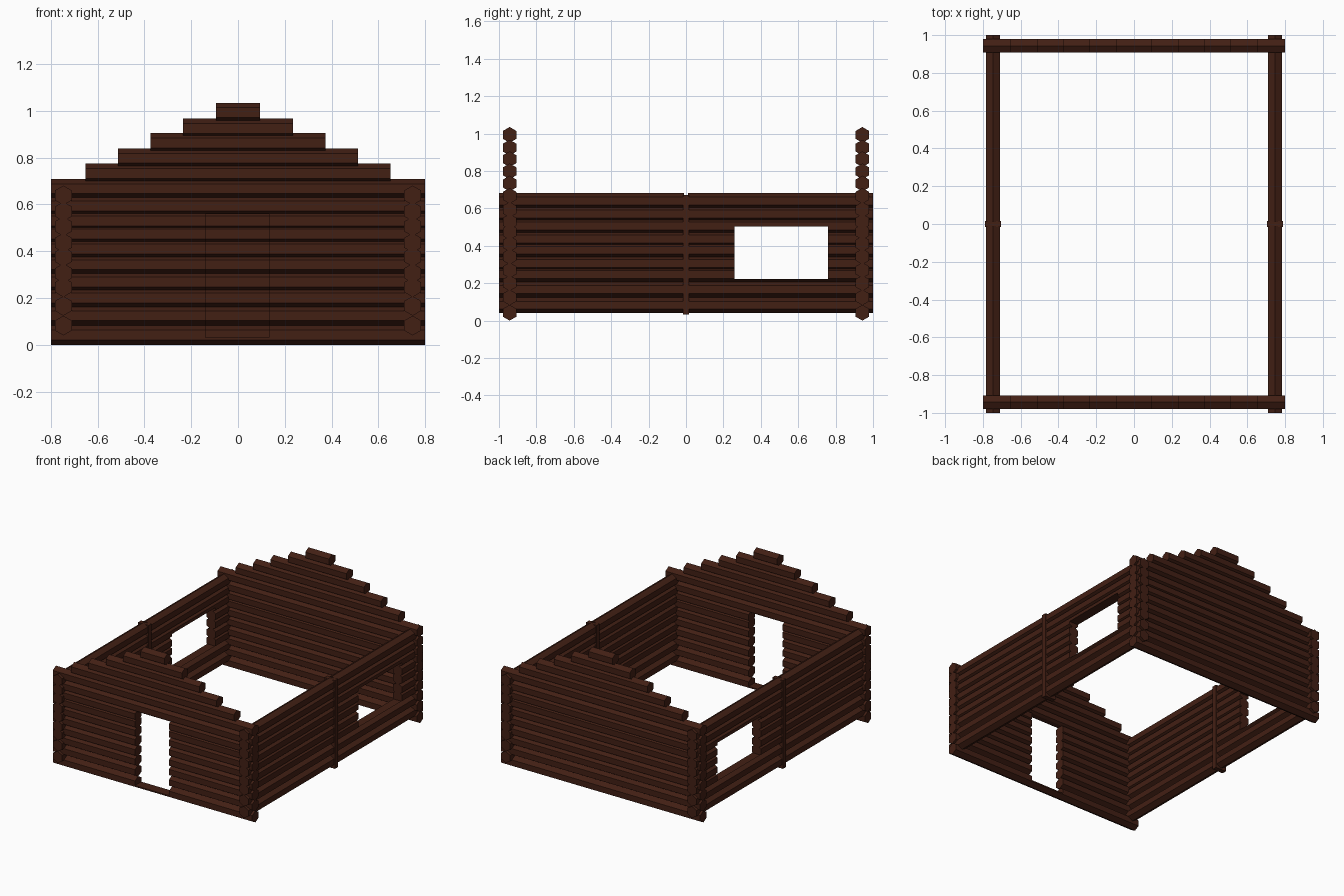
import bpy, bmesh, math
from mathutils import Vector

if "Cube" in bpy.data.objects:
    bpy.data.objects.remove(bpy.data.objects["Cube"])

R = 0.042            # log radius (pointed edge up)
WALL_Y, WALL_X = 0.943, 0.747

wood = bpy.data.materials.new("dark_wood")
wood.diffuse_color = (0.055, 0.014, 0.007, 1)
wood.use_nodes = True
wood.node_tree.nodes["Principled BSDF"].inputs["Base Color"].default_value = wood.diffuse_color


def finish(name, bm):
    bmesh.ops.recalc_face_normals(bm, faces=bm.faces)
    mesh = bpy.data.meshes.new(name)
    bm.to_mesh(mesh)
    bm.free()
    obj = bpy.data.objects.new(name, mesh)
    bpy.context.collection.objects.link(obj)
    mesh.materials.append(wood)
    return obj


def log(name, axis, a, b, across, z):
    """Six-sided log from a to b along the x or y axis."""
    bm = bmesh.new()
    rings = []
    for t in (a, b):
        ring = []
        for i in range(6):
            ang = math.radians(60 * i + 90)
            s, h = across + R * math.cos(ang), z + R * math.sin(ang)
            ring.append(bm.verts.new((t, s, h) if axis == "x" else (s, t, h)))
        rings.append(ring)
        bm.faces.new(ring)
    for i in range(6):
        j = (i + 1) % 6
        bm.faces.new((rings[0][i], rings[0][j], rings[1][j], rings[1][i]))
    return finish(name, bm)


def box(name, lo, hi):
    bm = bmesh.new()
    bmesh.ops.create_cube(bm, size=1)
    lo, hi = Vector(lo), Vector(hi)
    for v in bm.verts:
        v.co = (lo + hi) / 2 + v.co * (hi - lo)
    return finish(name, bm)


def cut(objs, cutter):
    """Subtract the cutter from every log, then delete it."""
    cutter.hide_render = True
    for o in objs:
        m = o.modifiers.new("opening", "BOOLEAN")
        m.operation, m.solver, m.object = "DIFFERENCE", "EXACT", cutter
    bpy.context.view_layer.update()
    dg = bpy.context.evaluated_depsgraph_get()
    results = [bpy.data.meshes.new_from_object(o.evaluated_get(dg)) for o in objs]
    for o, mesh in zip(objs, results):
        o.modifiers.clear()
        o.data = mesh
    bpy.data.objects.remove(cutter)


# Front and back walls with stepped gables
wall_z = [0.042, 0.124, 0.200, 0.269, 0.342, 0.410, 0.474, 0.529, 0.593, 0.667]
gable = [(0.733, 0.653), (0.798, 0.513), (0.863, 0.375), (0.925, 0.235), (0.993, 0.095)]
front_logs = []
for side, y in (("front", -WALL_Y), ("back", WALL_Y)):
    for i, z in enumerate(wall_z):
        o = log(f"{side}_wall_log_{i}", "x", -0.8, 0.8, y, z)
        if side == "front" and z < 0.6:
            front_logs.append(o)
    for i, (z, half) in enumerate(gable):
        log(f"{side}_gable_log_{i}", "x", -half, half, y, z)

# Doorway in the front wall
cut(front_logs, box("door_cutter", (-0.14, -1.1, 0.03), (0.132, -0.8, 0.56)))

# Side walls: two half-length logs per row, joined by a post
side_z = [0.082, 0.166, 0.246, 0.306, 0.376, 0.436, 0.506, 0.570, 0.639]
for side, x in (("left", -WALL_X), ("right", WALL_X)):
    window_logs = []
    for i, z in enumerate(side_z):
        log(f"{side}_wall_front_log_{i}", "y", -1, -0.01, x, z)
        o = log(f"{side}_wall_back_log_{i}", "y", 0.01, 1, x, z)
        if 0.18 < z < 0.54:
            window_logs.append(o)
    box(f"{side}_joint_post", (x - 0.043, -0.017, 0.032), (x + 0.043, 0.017, 0.672))
    # Window opening
    cut(window_logs, box("window_cutter", (x - 0.1, 0.26, 0.222), (x + 0.1, 0.76, 0.503)))
